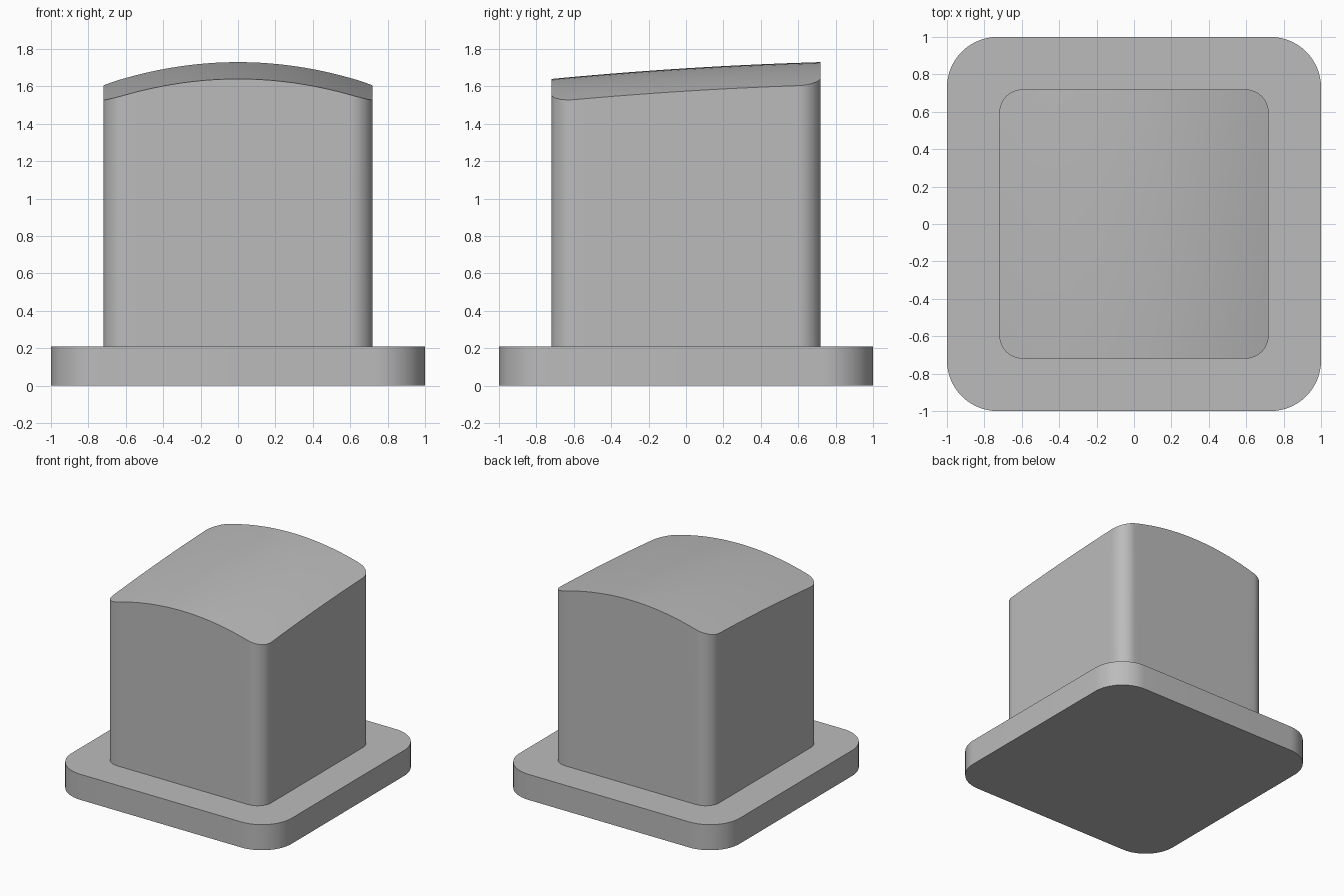
import bpy
import bmesh
import math
from mathutils import Vector

cube = bpy.data.objects.get("Cube")
if cube:
    bpy.data.objects.remove(cube, do_unlink=True)

GREY = (0.5, 0.5, 0.5, 1)
grey = bpy.data.materials.new("plain grey")
grey.use_nodes = True
grey.diffuse_color = GREY
grey.node_tree.nodes["Principled BSDF"].inputs["Base Color"].default_value = GREY

BASE_TOP = 0.21
POST_HALF = 0.72


def rounded_block(half, radius, bottom, top, segments):
    """Square block with rounded upright edges."""
    bm = bmesh.new()
    bmesh.ops.create_cube(bm, size=1)
    for v in bm.verts:
        v.co = Vector((v.co.x * 2 * half, v.co.y * 2 * half,
                       top if v.co.z > 0 else bottom))
    upright = [e for e in bm.edges
               if abs(e.verts[0].co.z - e.verts[1].co.z) > 0.01]
    bmesh.ops.bevel(bm, geom=upright, offset=radius, segments=segments,
                    profile=0.5, affect='EDGES')
    return bm


def finish(bm, name):
    """Turn the mesh into a smooth-shaded object with crisp edges."""
    mesh = bpy.data.meshes.new(name)
    bm.to_mesh(mesh)
    bm.free()
    mesh.materials.append(grey)
    obj = bpy.data.objects.new(name, mesh)
    bpy.context.collection.objects.link(obj)
    bpy.ops.object.select_all(action='DESELECT')
    obj.select_set(True)
    bpy.context.view_layer.objects.active = obj
    bpy.ops.object.shade_smooth_by_angle(angle=math.radians(35))
    return obj


def crown_height(x, y):
    """Top surface: arched across, rising gently towards the back."""
    u, v = x / POST_HALF, y / POST_HALF
    return 1.697 + 0.045 * v - 0.012 * v * v - 0.122 * u * u


# Base plate
finish(rounded_block(1.0, 0.27, 0, BASE_TOP, 16), "base_plate")

# Post, sliced into a grid so that its crown can curve
post = rounded_block(POST_HALF, 0.125, BASE_TOP - 0.05, 1.7, 12)
for axis in (Vector((1, 0, 0)), Vector((0, 1, 0))):
    for i in range(-11, 12):
        bmesh.ops.bisect_plane(
            post, geom=post.verts[:] + post.edges[:] + post.faces[:],
            dist=1e-5, plane_co=axis * (i * POST_HALF / 12), plane_no=axis)
for v in post.verts:
    if v.co.z > 1:
        v.co.z = crown_height(v.co.x, v.co.y)
finish(post, "post")
